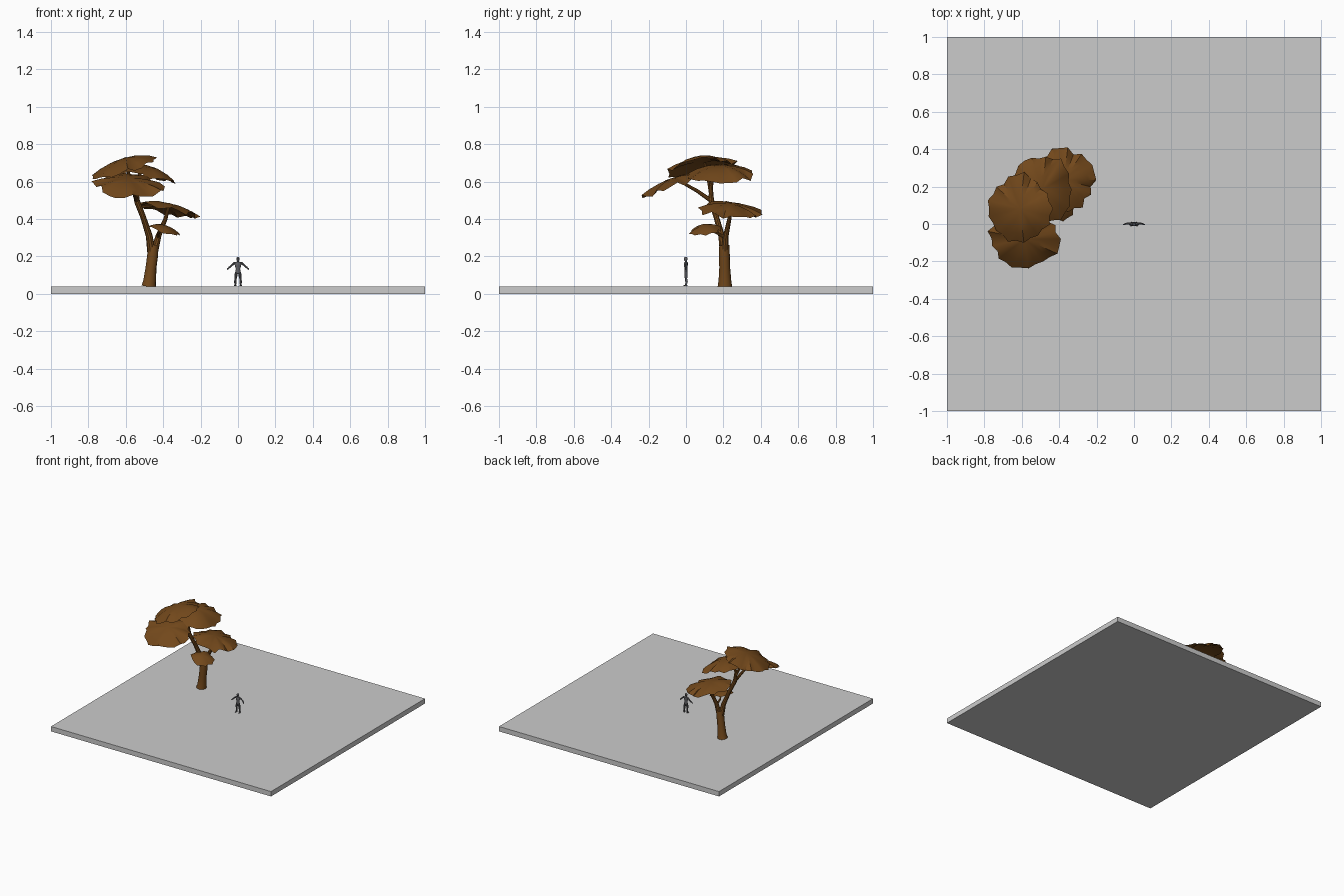
import bpy, bmesh, math, random
from mathutils import Vector

if "Cube" in bpy.data.objects:
    bpy.data.objects.remove(bpy.data.objects["Cube"])

random.seed(4)


def material(name, rgb):
    m = bpy.data.materials.new(name)
    m.diffuse_color = (*rgb, 1)
    m.use_nodes = True
    m.node_tree.nodes["Principled BSDF"].inputs["Base Color"].default_value = m.diffuse_color
    return m


BROWN = material("brown", (0.17, 0.065, 0.011))
DARK = material("dark_grey", (0.12, 0.12, 0.13))


def finish(name, bm, mat=None, mirror=False, angle=35):
    bmesh.ops.recalc_face_normals(bm, faces=bm.faces[:])
    me = bpy.data.meshes.new(name)
    bm.to_mesh(me)
    bm.free()
    ob = bpy.data.objects.new(name, me)
    bpy.context.collection.objects.link(ob)
    if mat:
        me.materials.append(mat)
    bpy.ops.object.select_all(action='DESELECT')
    ob.select_set(True)
    bpy.context.view_layer.objects.active = ob
    bpy.ops.object.shade_smooth_by_angle(angle=math.radians(angle))
    if mirror:
        ob.modifiers.new("mirror", 'MIRROR')
    return ob


def tube(name, pts, mat, sides=10, flat=1.0, mirror=False):
    """Sweep a tapering ring along (x, y, z, radius) points."""
    bm = bmesh.new()
    ps = [Vector(p[:3]) for p in pts]
    u, rings = Vector((1, 0.05, 0.02)), []
    for i, p in enumerate(ps):
        t = (ps[min(i + 1, len(ps) - 1)] - ps[max(i - 1, 0)]).normalized()
        u = (u - t * u.dot(t)).normalized()
        v = t.cross(u)
        r = pts[i][3]
        rings.append([bm.verts.new(p + u * r * math.cos(a) + v * r * flat * math.sin(a))
                      for a in (2 * math.pi * k / sides for k in range(sides))])
    for a, b in zip(rings, rings[1:]):
        for k in range(sides):
            j = (k + 1) % sides
            bm.faces.new((a[k], a[j], b[j], b[k]))
    bm.faces.new(rings[0])
    bm.faces.new(rings[-1])
    return finish(name, bm, mat, mirror)


def canopy(name, c, rx, ry, sx, sy, dome, n=26):
    """Thin tilted dome with a ragged rim; c is the centre of the rim plane."""
    bm = bmesh.new()
    rim = [1 + 0.035 * math.cos(math.pi * k) + 0.05 * math.cos(4 * 2 * math.pi * k / n + c[0] * 20)
           + random.uniform(-0.04, 0.04) for k in range(n)]
    droop = [random.uniform(-0.09, 0.09) * rx for _ in range(n)]

    def point(r, k, h):
        a = 2 * math.pi * k / n
        x, y = rx * r * rim[k] * math.cos(a), ry * r * rim[k] * math.sin(a)
        return bm.verts.new((c[0] + x, c[1] + y,
                             c[2] + x * sx + y * sy + h * (1 - r ** 2.2) + droop[k] * r * r))

    edge = [point(1, k, 0) for k in range(n)]
    for h in (dome, dome * 0.6):
        prev = edge
        for r in (0.75, 0.42):
            ring = [point(r, k, h) for k in range(n)]
            for k in range(n):
                j = (k + 1) % n
                bm.faces.new((prev[k], prev[j], ring[j], ring[k]))
            prev = ring
        top = point(0, 0, h)
        for k in range(n):
            bm.faces.new((prev[k], prev[(k + 1) % n], top))
    return finish(name, bm, BROWN)


# Ground slab
bm = bmesh.new()
bmesh.ops.create_cube(bm, size=1)
bmesh.ops.scale(bm, vec=(2, 2, 0.04), verts=bm.verts)
bmesh.ops.translate(bm, vec=(0, 0, 0.02), verts=bm.verts)
finish("ground_slab", bm)

# Trunk and branches
tube("trunk", [(-.477, .208, .038, .039), (-.472, .208, .07, .034), (-.465, .207, .14, .029),
               (-.456, .205, .21, .029), (-.452, .205, .26, .027)], BROWN, 12)
tube("main_branch", [(-.46, .205, .21, .024), (-.475, .19, .31, .018), (-.507, .162, .41, .015),
                     (-.538, .137, .49, .016), (-.548, .132, .53, .013)], BROWN)
tube("upper_branch", [(-.538, .137, .49, .014), (-.548, .132, .57, .012), (-.52, .15, .655, .008)], BROWN)
tube("top_branch", [(-.545, .133, .54, .011), (-.575, .12, .61, .009), (-.60, .10, .70, .006)], BROWN)
tube("front_branch", [(-.54, .137, .495, .012), (-.56, .06, .55, .01), (-.59, -.04, .605, .007)], BROWN)
tube("cross_twig", [(-.525, .145, .462, .008), (-.46, .17, .47, .007), (-.39, .21, .47, .005)], BROWN, 8)
tube("right_branch", [(-.452, .205, .21, .022), (-.425, .213, .31, .015), (-.388, .232, .40, .011),
                      (-.37, .24, .465, .007)], BROWN)
tube("low_twig", [(-.428, .212, .30, .009), (-.425, .165, .325, .007), (-.40, .11, .35, .004)], BROWN, 8)

# Foliage pads: centre, half sizes, slopes, dome height
canopy("top_canopy", (-.61, .083, .67), .168, .175, .31, .10, .055)
canopy("front_canopy", (-.585, -.08, .577), .182, .155, -.06, .36, .04)
canopy("back_canopy", (-.49, .185, .628), .162, .182, -.20, .03, .06)
canopy("right_canopy", (-.375, .235, .44), .163, .165, -.21, -.10, .045)
canopy("small_canopy", (-.395, .105, .338), .084, .085, -.28, .12, .03, 18)

# Standing figure
tube("torso", [(0, 0, .109, .012), (0, 0, .118, .0145), (0, 0, .132, .0115), (0, -.001, .148, .016),
               (0, 0, .16, .019), (0, .001, .168, .016), (0, .001, .172, .006)], DARK, 12, .6)
tube("head", [(0, 0, .168, .0055), (0, -.001, .176, .0055), (0, -.002, .18, .008), (0, -.002, .188, .0095),
              (0, -.001, .194, .0075), (0, -.001, .1975, .003)], DARK, 10, 1.1)
tube("leg", [(.0145, 0, .042, .006), (.0145, .001, .052, .005), (.014, .003, .066, .0068),
             (.013, 0, .08, .006), (.011, 0, .098, .0085), (.008, 0, .116, .008)], DARK, 10, 1.05, True)
tube("foot", [(.0145, .007, .044, .005), (.015, -.003, .045, .0055), (.0165, -.014, .043, .0035)],
     DARK, 8, .7, True)
tube("arm", [(.012, .001, .165, .005), (.02, .001, .163, .0068), (.029, .002, .156, .0055),
             (.037, .003, .149, .0048), (.045, .001, .142, .0052), (.052, -.002, .136, .0035)],
     DARK, 8, 1, True)
tube("hand", [(.05, -.002, .138, .0035), (.054, -.003, .134, .005), (.058, -.005, .129, .002)],
     DARK, 8, .7, True)
